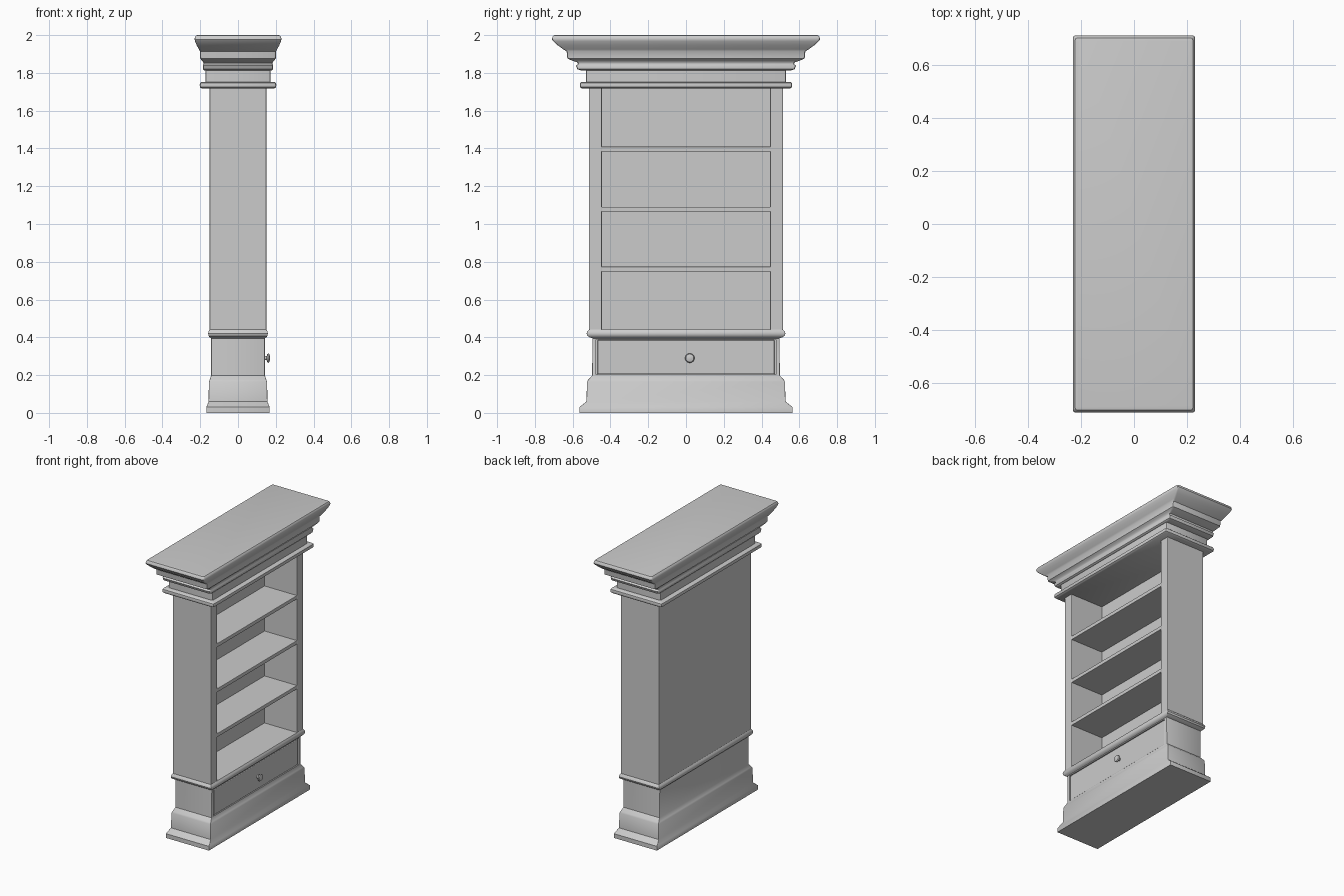
import bpy, bmesh, math

if "Cube" in bpy.data.objects:
    bpy.data.objects.remove(bpy.data.objects["Cube"])


def finish(name, bm):
    bmesh.ops.recalc_face_normals(bm, faces=bm.faces)
    mesh = bpy.data.meshes.new(name)
    bm.to_mesh(mesh)
    bm.free()
    ob = bpy.data.objects.new(name, mesh)
    bpy.context.collection.objects.link(ob)
    return ob


def bevel(ob, width, segments=2):
    mod = ob.modifiers.new("bevel", "BEVEL")
    mod.width, mod.segments = width, segments
    return ob


def box(name, x0, x1, y0, y1, z0, z1, bev=0.0):
    bm = bmesh.new()
    bmesh.ops.create_cube(bm, size=1)
    for v in bm.verts:
        v.co.x = (x0 + x1) / 2 + v.co.x * (x1 - x0)
        v.co.y = (y0 + y1) / 2 + v.co.y * (y1 - y0)
        v.co.z = (z0 + z1) / 2 + v.co.z * (z1 - z0)
    ob = finish(name, bm)
    return bevel(ob, bev) if bev else ob


def moulding(name, profile, r=0.004):
    """Stack of rounded rectangles (half x, half y, z), capped at both ends."""
    bm = bmesh.new()
    rings = []
    for hx, hy, z in profile:
        ring = []
        for q, (sx, sy) in enumerate([(1, 1), (-1, 1), (-1, -1), (1, -1)]):
            for k in range(3):
                a = math.pi / 2 * (q + k / 2)
                ring.append(bm.verts.new((sx * (hx - r) + r * math.cos(a),
                                          sy * (hy - r) + r * math.sin(a), z)))
        rings.append(ring)
    for a, b in zip(rings, rings[1:]):
        for i in range(len(a)):
            j = (i + 1) % len(a)
            bm.faces.new((a[i], a[j], b[j], b[i]))
    bm.faces.new(rings[0])
    bm.faces.new(rings[-1])
    return finish(name, bm)


# Plinth, drawer section and waist moulding
base = moulding("base", [
    (.168, .565, 0), (.168, .565, .03), (.156, .527, .06), (.154, .524, .165),
    (.150, .518, .175), (.142, .497, .198), (.142, .495, .395), (.150, .510, .400),
    (.156, .522, .408), (.158, .526, .420), (.156, .522, .432), (.150, .513, .442)], .003)

# Recess for the drawer
cutter = box("drawer_cutter", .125, .25, -.476, .476, .202, .388)
cutter.hide_render = True
cutter.hide_viewport = True
cut = base.modifiers.new("recess", "BOOLEAN")
cut.object = cutter
cut.operation = "DIFFERENCE"
cut.solver = "EXACT"

# Drawer front and knob
box("drawer_front", .11, .139, -.468, .468, .205, .385, .003)
bm = bmesh.new()
prof = [(0, .135), (.012, .135), (.010, .146), (.011, .152), (.021, .155),
        (.025, .160), (.021, .166), (.010, .169), (0, .170)]
vs = [bm.verts.new((x, .02 + r, .29)) for r, x in prof]
es = [bm.edges.new(p) for p in zip(vs, vs[1:])]
bmesh.ops.spin(bm, geom=vs + es, cent=(0, .02, .29), axis=(1, 0, 0),
               angle=2 * math.pi, steps=24)
bmesh.ops.remove_doubles(bm, verts=bm.verts, dist=1e-5)
knob = finish("drawer_knob", bm)

# Carcass: side posts and back panel
for label, s in (("left", -1), ("right", 1)):
    y0, y1 = sorted((s * .446, s * .514))
    box(label + "_side", -.15, .15, y0, y1, .435, 1.73, .005)
box("back_panel", -.15, -.105, -.506, .506, .435, 1.73)

# Shelves
for i, z in enumerate((.748, 1.065, 1.383)):
    box(f"shelf_{i + 1}", -.11, .148, -.45, .45, z, z + .026, .003)

# Neck moulding, frieze and stepped crown
crown = moulding("crown", [
    (.193, .553, 1.718), (.201, .560, 1.724), (.203, .562, 1.735), (.201, .560, 1.746),
    (.193, .553, 1.752), (.172, .530, 1.753), (.172, .530, 1.813), (.180, .560, 1.814),
    (.185, .575, 1.820), (.186, .583, 1.838), (.183, .572, 1.846), (.184, .575, 1.856),
    (.192, .605, 1.866), (.200, .628, 1.876), (.201, .632, 1.914), (.207, .650, 1.925),
    (.219, .680, 1.947), (.228, .703, 1.968), (.230, .710, 1.978), (.228, .707, 1.990),
    (.222, .701, 1.998), (.214, .692, 2.0)], .010)

# Smooth curved surfaces, keep the edges crisp
bpy.ops.object.select_all(action="DESELECT")
for ob in (base, crown, knob):
    ob.select_set(True)
bpy.context.view_layer.objects.active = base
bpy.ops.object.shade_smooth_by_angle(angle=math.radians(35))
